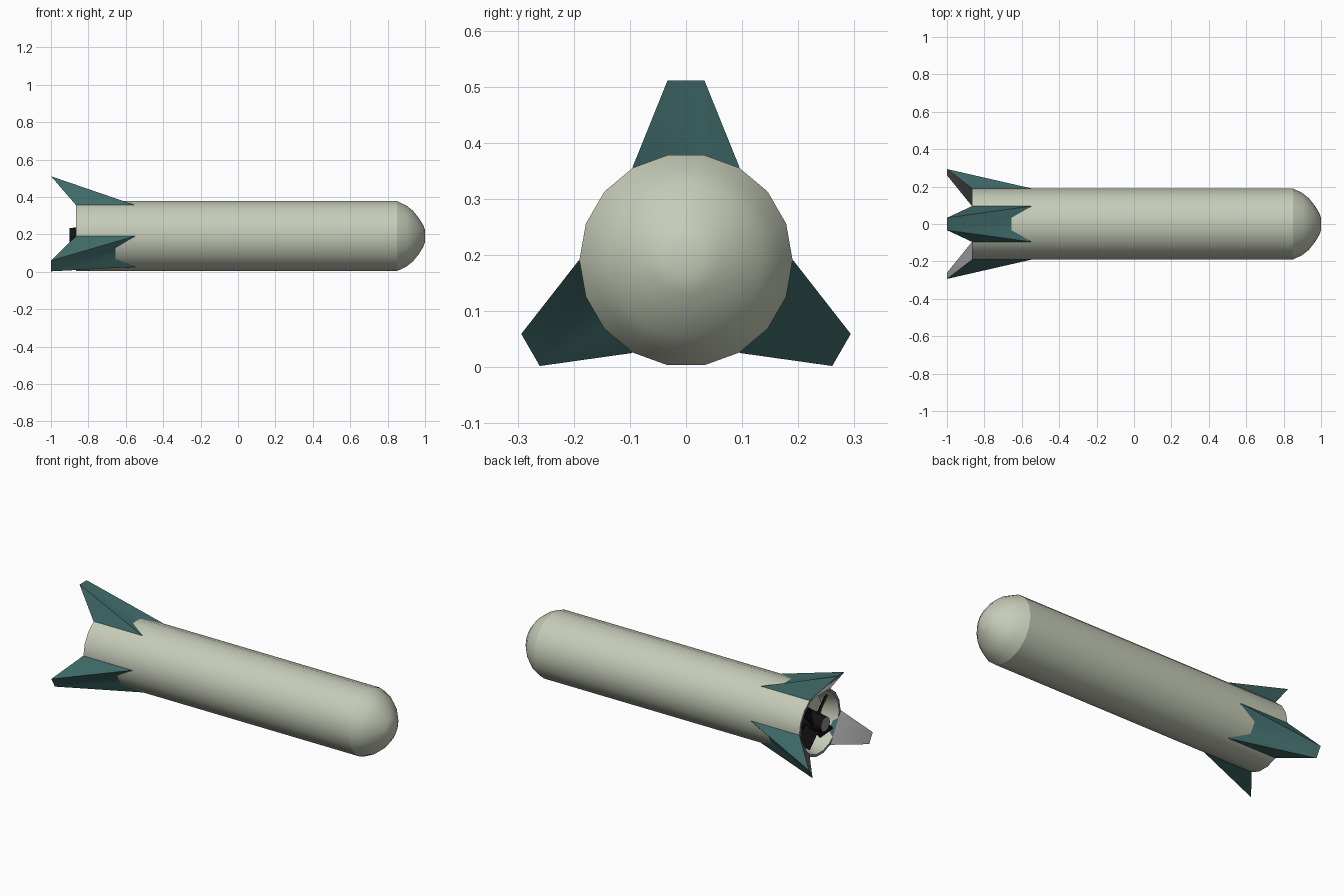
import bpy, bmesh, math
from mathutils import Matrix, Vector

if "Cube" in bpy.data.objects:
    bpy.data.objects.remove(bpy.data.objects["Cube"])

AXIS_Z = 0.191      # height of the long axis
SIDES = 18
R = 0.19


def material(name, rgb):
    m = bpy.data.materials.new(name)
    m.diffuse_color = (*rgb, 1)
    m.use_nodes = True
    m.node_tree.nodes["Principled BSDF"].inputs["Base Color"].default_value = m.diffuse_color
    return m


HULL = material("pale grey green", (0.56, 0.60, 0.48))
TEAL = material("dark teal", (0.05, 0.145, 0.14))
GREY = material("mid grey", (0.27, 0.27, 0.27))
BLACK = material("black", (0.006, 0.006, 0.007))


def finish(bm, name, mats, angle=30):
    bmesh.ops.recalc_face_normals(bm, faces=bm.faces)
    mesh = bpy.data.meshes.new(name)
    bm.to_mesh(mesh)
    bm.free()
    for m in mats:
        mesh.materials.append(m)
    ob = bpy.data.objects.new(name, mesh)
    bpy.context.collection.objects.link(ob)
    ob.location.z = AXIS_Z
    bpy.ops.object.select_all(action='DESELECT')
    ob.select_set(True)
    bpy.context.view_layer.objects.active = ob
    bpy.ops.object.shade_smooth_by_angle(angle=math.radians(angle))
    return ob


def lathe(name, profile, mats, slots=None, angle=30, sides=SIDES):
    """Spin (x, radius) points about the x axis; radius 0 closes the end."""
    bm = bmesh.new()
    rings = []
    for x, r in profile:
        if r == 0:
            rings.append([bm.verts.new((x, 0, 0))] * sides)
        else:
            rings.append([bm.verts.new((x, r * math.cos(i * math.tau / sides),
                                        r * math.sin(i * math.tau / sides)))
                          for i in range(sides)])
    for k, (a, b) in enumerate(zip(rings, rings[1:])):
        for i in range(sides):
            j = (i + 1) % sides
            loop = list(dict.fromkeys((a[i], a[j], b[j], b[i])))
            bm.faces.new(loop).material_index = slots[k] if slots else 0
    return finish(bm, name, mats, angle)


# Hull tube with a recessed tail
lathe("hull", [(0.85, R), (-0.865, R), (-0.865, 0.176), (-0.77, 0.15), (-0.77, 0)],
      [HULL, GREY], [0, 1, 0, 0])

# Rounded nose
lathe("nose", [(0.85, R), (0.90, 0.166), (0.935, 0.138), (0.967, 0.098),
               (0.99, 0.06), (1.0, 0.033), (1.0, 0)], [HULL], angle=40)

# Propeller hub with a grey end cap
lathe("propeller_hub", [(-0.77, 0.06), (-0.84, 0.05), (-0.90, 0.042), (-0.90, 0)],
      [BLACK, GREY], [0, 0, 1], sides=12)

# Propeller blades, pitched plates around the hub
bm = bmesh.new()
for i in range(4):
    m = (Matrix.Rotation(math.radians(45 + 90 * i), 4, 'X')
         @ Matrix.Translation((-0.83, 0, 0.09))
         @ Matrix.Rotation(math.radians(35), 4, 'Z')
         @ Matrix.Diagonal((0.012, 0.085, 0.12, 1)))
    bmesh.ops.create_cube(bm, size=1, matrix=m)
finish(bm, "propeller_blades", [BLACK])


# Tail fins: faceted teal outside, grey trailing face
def fin(name, degrees):
    bm = bmesh.new()
    rot = Matrix.Rotation(math.radians(degrees), 4, 'X')

    def pair(x, y, z):
        return [bm.verts.new(rot @ Vector((x, s * y, z))) for s in (-1, 1)]
    tip = pair(-1.0, 0.033, 0.32)
    mid = pair(-0.66, 0.033, 0.188)
    front = pair(-0.55, 0.0955, 0.1652)
    rear = pair(-0.866, 0.0955, 0.1652)
    bm.faces.new((tip[0], tip[1], mid[1], mid[0]))
    for s in (0, 1):
        bm.faces.new((tip[s], mid[s], front[s]))
        bm.faces.new((tip[s], front[s], rear[s]))
    bm.faces.new((tip[0], tip[1], rear[1], rear[0])).material_index = 1
    bm.faces.new((rear[0], rear[1], front[1], front[0]))
    bm.faces.new((front[0], front[1], mid[1], mid[0]))
    finish(bm, name, [TEAL, GREY], 50)


for label, deg in (("top_fin", 0), ("front_fin", 120), ("back_fin", 240)):
    fin(label, deg)
